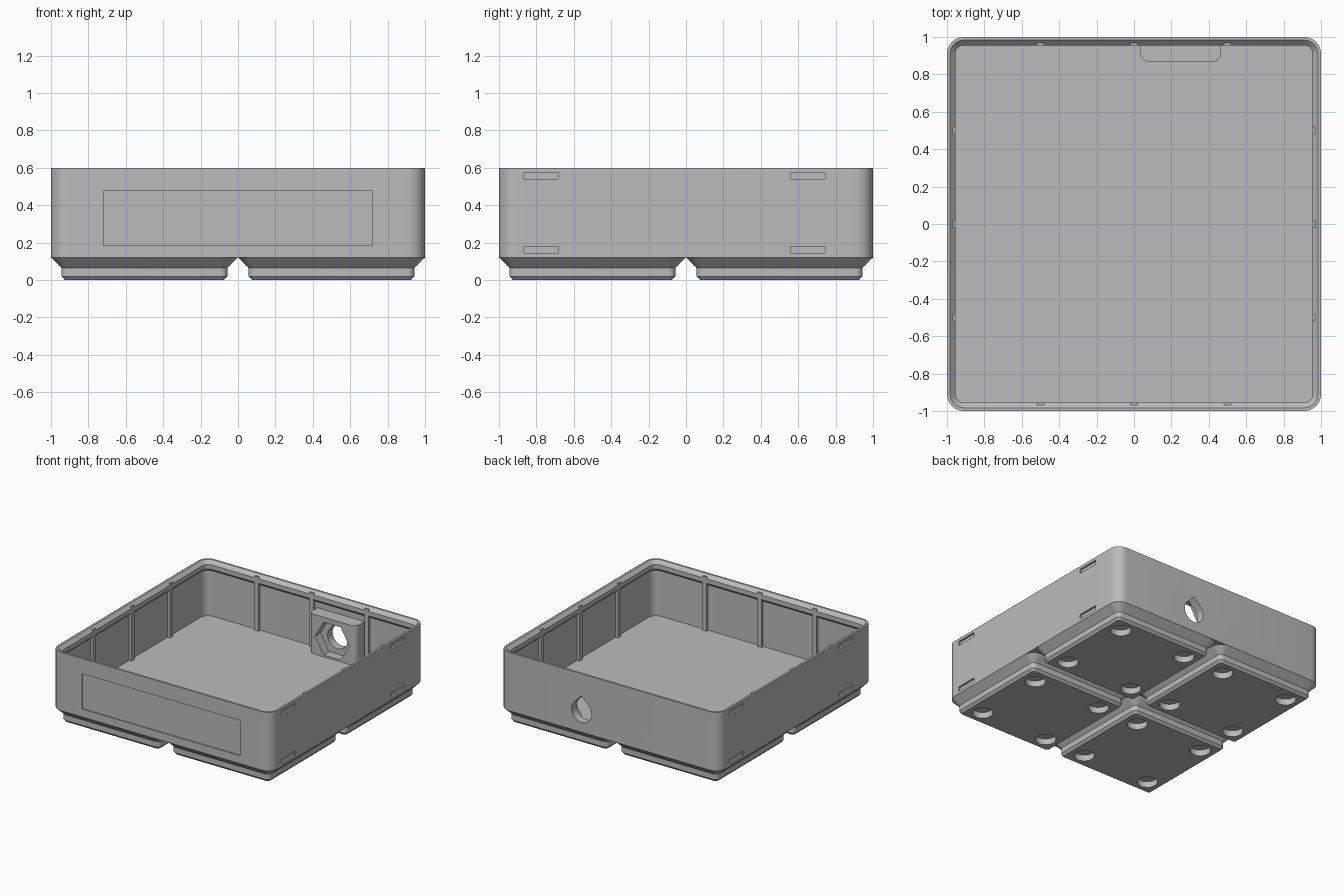
import bpy, bmesh, math
from mathutils import Vector

cube = bpy.data.objects.get("Cube")
if cube:
    bpy.data.objects.remove(cube, do_unlink=True)

grey = bpy.data.materials.new("plain grey")
grey.use_nodes = True
COLOR = (0.5, 0.5, 0.5, 1)
grey.diffuse_color = COLOR
grey.node_tree.nodes["Principled BSDF"].inputs["Base Color"].default_value = COLOR


def finish(name, bm):
    bmesh.ops.recalc_face_normals(bm, faces=bm.faces)
    mesh = bpy.data.meshes.new(name)
    bm.to_mesh(mesh)
    bm.free()
    mesh.materials.append(grey)
    ob = bpy.data.objects.new(name, mesh)
    bpy.context.collection.objects.link(ob)
    return ob


def arc(cx, cy, r, start, end, n=8):
    return [(cx + r * math.cos(math.radians(start + (end - start) * i / n)),
             cy + r * math.sin(math.radians(start + (end - start) * i / n))) for i in range(n + 1)]


def rounded_square(half, r):
    pts = []
    for k, (sx, sy) in enumerate([(1, 1), (-1, 1), (-1, -1), (1, -1)]):
        pts += arc(sx * (half - r), sy * (half - r), r, 90 * k, 90 * k + 90)
    return pts


def loft(bm, rings, cx=0, cy=0):
    """Join rounded squares (half size, corner radius, z) and cap both ends."""
    loops = [[bm.verts.new((x + cx, y + cy, z)) for x, y in rounded_square(h, r)] for h, r, z in rings]
    n = len(loops[0])
    for a, b in zip(loops, loops[1:]):
        for i in range(n):
            j = (i + 1) % n
            bm.faces.new((a[i], a[j], b[j], b[i]))
    bm.faces.new(loops[0])
    bm.faces.new(loops[-1])


def prism(bm, points, direction):
    d = Vector(direction)
    a = [bm.verts.new(p) for p in points]
    b = [bm.verts.new(Vector(p) + d) for p in points]
    bm.faces.new(a)
    bm.faces.new(b)
    for i in range(len(a)):
        j = (i + 1) % len(a)
        bm.faces.new((a[i], a[j], b[j], b[i]))


def box(bm, x0, x1, y0, y1, z0, z1):
    prism(bm, [(x0, y0, z0), (x1, y0, z0), (x1, y1, z0), (x0, y1, z0)], (0, 0, z1 - z0))


def cut(ob, cutter):
    cutter.hide_render = True
    mod = ob.modifiers.new("cut", 'BOOLEAN')
    mod.operation = 'DIFFERENCE'
    mod.solver = 'EXACT'
    mod.object = cutter
    bpy.context.view_layer.objects.active = ob
    bpy.ops.object.modifier_apply(modifier=mod.name)


FLOOR, BASE, TOP = 0.14, 0.12, 0.60
HOLE_X, HOLE_Z = 0.25, 0.29

# Open tray with a sloped, overhanging lip
bm = bmesh.new()
loft(bm, [(1, .09, BASE), (1, .09, TOP), (.983, .073, TOP), (.955, .045, .572),
          (.955, .045, .535), (.977, .067, .513), (.977, .067, FLOOR)])
tray = finish("tray_body", bm)

# Label recess in front, shallow slots in both sides
bm = bmesh.new()
box(bm, -.72, .72, -1.1, -.99, .185, .475)
for side in (1, -1):
    for y in (-.773, .65):
        for z in (.162, .557):
            x0, x1 = sorted((side * .984, side * 1.1))
            box(bm, x0, x1, side * y - .092, side * y + .092, z - .018, z + .018)
recess_cutter = finish("recess_cutter", bm)

# Teardrop hole through the back wall and boss
bm = bmesh.new()
drop = arc(HOLE_X, HOLE_Z, .09, 135, 405, 24) + [(HOLE_X, HOLE_Z + .09 * math.sqrt(2))]
prism(bm, [(x, .8, z) for x, z in drop], (0, .3, 0))
hole_cutter = finish("hole_cutter", bm)

# Boss inside the back wall, with a hexagonal pocket
bm = bmesh.new()
outline = ([(.465, .985), (.035, .985)] + arc(.085, .915, .05, 180, 270)
           + arc(.415, .915, .05, 270, 360))
prism(bm, [(x, y, FLOOR - .01) for x, y in outline], (0, 0, .475 - FLOOR))
boss = finish("nut_boss", bm)
bm = bmesh.new()
hexagon = arc(HOLE_X, HOLE_Z, .155, 0, 300, 5)
prism(bm, [(x, .8, z) for x, z in hexagon], (0, .135, 0))
hex_cutter = finish("hex_cutter", bm)

# Ribs on the four inner walls
bm = bmesh.new()
for side in (1, -1):
    near, far = sorted((side * .955, side * .983))
    for c in (-.5, 0, .5):
        box(bm, c - .018, c + .018, near, far, FLOOR - .01, .585)
        box(bm, near, far, c - .018, c + .018, FLOOR - .01, .585)
ribs = finish("wall_ribs", bm)

# Four stepped feet, each with four round pockets underneath
feet = []
pockets = bmesh.new()
for cx in (-.5, .5):
    for cy in (-.5, .5):
        bm = bmesh.new()
        loft(bm, [(.425, .02, 0), (.443, .038, .02), (.443, .038, .065), (.4995, .09, BASE)], cx, cy)
        feet.append(finish("foot", bm))
        for dx in (-.31, .31):
            for dy in (-.31, .31):
                circle = arc(cx + dx, cy + dy, .078, 0, 348.75, 31)
                prism(pockets, [(x, y, -.05) for x, y in circle], (0, 0, .1))
pocket_cutter = finish("pocket_cutter", pockets)

cut(tray, recess_cutter)
cut(tray, hole_cutter)
cut(boss, hole_cutter)
cut(boss, hex_cutter)
for foot in feet:
    cut(foot, pocket_cutter)
for cutter in (recess_cutter, hole_cutter, hex_cutter, pocket_cutter):
    bpy.data.objects.remove(cutter, do_unlink=True)

# Smooth curved corners, keep edges sharp
bpy.ops.object.select_all(action='DESELECT')
for ob in [tray, boss, ribs] + feet:
    ob.select_set(True)
bpy.context.view_layer.objects.active = tray
bpy.ops.object.shade_smooth_by_angle(angle=math.radians(25))
